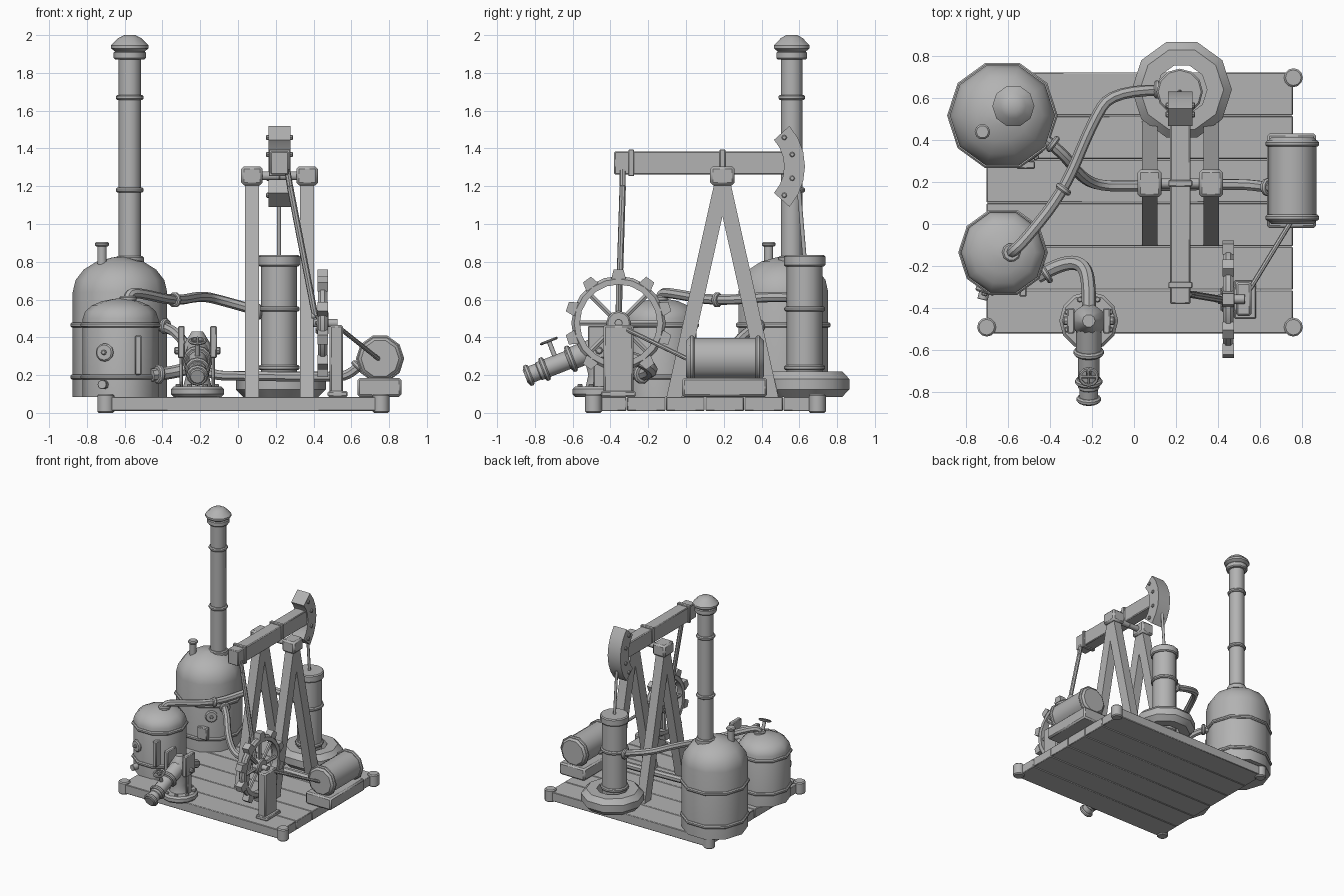
import bpy, bmesh
from math import cos, sin, tau, radians
from mathutils import Vector, Matrix

if "Cube" in bpy.data.objects:
    bpy.data.objects.remove(bpy.data.objects["Cube"])

grey = bpy.data.materials.new("plain grey")
grey.use_nodes = True
grey.diffuse_color = (.45, .45, .45, 1)
grey.node_tree.nodes["Principled BSDF"].inputs["Base Color"].default_value = grey.diffuse_color
parts = []
LEFT, BACK, UP = Vector((1, 0, 0)), Vector((0, 1, 0)), Vector((0, 0, 1))
DECK = .085


def finish(name, bm):
    bmesh.ops.recalc_face_normals(bm, faces=bm.faces)
    mesh = bpy.data.meshes.new(name)
    bm.to_mesh(mesh)
    bm.free()
    mesh.materials.append(grey)
    part = bpy.data.objects.new(name, mesh)
    bpy.context.collection.objects.link(part)
    parts.append(part)


def around(angle, first, second):
    return first * cos(angle) + second * sin(angle)


def lathe(name, profile, origin, axis=UP, sides=10, closed=False):
    """Spin (radius, height) pairs about an axis; closed joins the profile into a ring."""
    bm = bmesh.new()
    loops = [[bm.verts.new(around(tau * i / sides, LEFT, BACK) * radius + UP * height) for i in range(sides)]
             for radius, height in profile]
    for lower, upper in zip(loops, loops[1:] + loops[:1] if closed else loops[1:]):
        for i in range(sides):
            bm.faces.new((lower[i - 1], lower[i], upper[i], upper[i - 1]))
    if not closed:
        bm.faces.new(loops[0])
        bm.faces.new(loops[-1])
    turn = Matrix() if axis == UP else axis.to_track_quat('Z', 'Y').to_matrix().to_4x4()
    bm.transform(Matrix.Translation(origin) @ turn)
    finish(name, bm)


def drum(name, base, radius, height, axis=UP, sides=10, lip=.008):
    lathe(name, [(radius - lip, 0), (radius, lip), (radius, height - lip), (radius - lip, height)], base, axis, sides)


def ring(name, centre, inner, outer, width, axis=UP, sides=10):
    half, slope = width / 2, (outer - inner) / 3
    lathe(name, [(inner, -half), (outer - slope, -half), (outer, slope - half), (outer, half - slope),
                 (outer - slope, half), (inner, half)], centre, axis, sides, closed=True)


def band(name, centre, radius, axis=UP, sides=10):
    ring(name, centre, radius - .01, radius + .013, .028, axis, sides)


def rod(name, start, end, radius, sides=10):
    start, end = Vector(start), Vector(end)
    drum(name, start, radius, (end - start).length, end - start, sides, lip=radius / 10)


def vessel(name, spot, radius, wall, dome):
    """Straight wall closed by an elliptical dome, with two hoops."""
    steps = [radians(angle) for angle in range(0, 90, 20)]
    profile = [(radius, DECK)] + [(radius * cos(a), wall + (dome - wall) * sin(a)) for a in steps]
    lathe(name, profile + [(radius / 10, dome)], spot)
    for height in (.19, .465):
        band(name + "_hoop", spot + UP * height, radius)


def block(name, low, high, bevel=.006):
    low, high = Vector(low), Vector(high)
    bm = bmesh.new()
    bmesh.ops.create_cube(bm, size=1)
    bm.transform(Matrix.Translation((low + high) / 2) @ Matrix.Diagonal((*(high - low), 1)))
    bmesh.ops.bevel(bm, geom=bm.edges[:], offset=bevel, segments=1, affect='EDGES')
    finish(name, bm)


def prism(name, outline, centre_x, width):
    """Extrude a (y, z) outline along x."""
    bm = bmesh.new()
    face = bm.faces.new([bm.verts.new((centre_x - width / 2, y, z)) for y, z in outline])
    made = bmesh.ops.extrude_face_region(bm, geom=[face])["geom"]
    bmesh.ops.translate(bm, vec=LEFT * width, verts=[v for v in made if isinstance(v, bmesh.types.BMVert)])
    finish(name, bm)


def pipe(name, points, radius):
    curve = bpy.data.curves.new(name, 'CURVE')
    curve.dimensions = '3D'
    curve.bevel_depth, curve.bevel_resolution, curve.use_fill_caps = radius, 2, True
    spline = curve.splines.new('NURBS')
    spline.points.add(len(points) - 1)
    for point, place in zip(spline.points, points):
        point.co = (*place, 1)
    spline.order_u, spline.use_endpoint_u, spline.resolution_u = 3, True, 5
    path = bpy.data.objects.new(name + "_path", curve)
    bm = bmesh.new()
    bm.from_mesh(path.to_mesh())
    path.to_mesh_clear()
    bpy.data.objects.remove(path)
    finish(name, bm)


def bolt(place, axis, radius=.014):
    drum("bolt", place - axis * radius / 2, radius, radius * 1.4, axis, sides=8, lip=radius / 3)


def dial(name, place, axis):
    axis = axis.normalized()
    drum(name, place - axis * .02, .048, .035, axis, sides=12)
    bolt(place + axis * .015, axis)


# Deck of planks with corner posts
back_edge, plank_width, planks = .72, .207, 6
for i in range(planks):
    edge = back_edge - i * plank_width
    block("plank", (-.7, edge - plank_width + .003, .01), (.755, edge, DECK), bevel=.004)
for x in (-.7, .757):
    for y in (-.49, .695):
        drum("corner_post", (x, y, 0), .045, .1, sides=12)

# Large boiler with chimney and vent
boiler = Vector((-.625, .515, 0))
vessel("large_boiler", boiler, .25, .64, .825)
chimney, flue = Vector((-.573, .56, 0)), .06
drum("chimney_collar", chimney + UP * .77, flue + .015, .06)
drum("chimney", chimney + UP * .8, flue, 1.1)
for height in (1.18, 1.67):
    band("chimney_band", chimney + UP * height, flue)
drum("chimney_neck", chimney + UP * 1.87, flue + .025, .045)
lathe("chimney_cap", [(flue, 0), (.1, .03), (.1, .045), (flue, .085), (flue / 2, .1)], chimney + UP * 1.9)
vent = Vector((-.72, .438, .75))
drum("boiler_vent", vent, .025, .15)
drum("boiler_vent_cap", vent + UP * .13, .037, .026)

# Small tank with dials and plates on both vessels
tank = Vector((-.622, -.135, 0))
vessel("small_tank", tank, .2, .5, .605)
dial("tank_dial", Vector((-.705, -.315, .32)), -BACK - LEFT * .3)
dial("boiler_dial", Vector((-.475, .33, .38)), LEFT * .6 - BACK * .8)
block("tank_sight_plate", (-.545, -.345, .2), (-.51, -.26, .41))
block("boiler_plate", (-.56, .262, .2), (-.47, .3, .3))
rod("tank_tap", (-.7, -.28, .15), (-.72, -.36, .15), .025)

# Pump cylinder on its ring base
pump, bore = Vector((.217, .628, 0)), .095
drum("pump_cylinder", pump + UP * DECK, bore, .7, sides=12)
drum("pump_head", pump + UP * .775, bore + .015, .06, sides=12)
for height in (.24, .55):
    band("pump_band", pump + UP * height, bore, sides=12)
ring("pump_base_ring", pump + UP * .152 + (LEFT + BACK) / 100, .12, .238, .135)
rod("pump_rod", pump + UP * .82, pump + UP * 1.18 - BACK * .03, .011)

# Steam and exhaust pipes with flanges
steam_start = tank + LEFT * .04 + UP * .59
pipe("steam_pipe", [steam_start, steam_start + UP * .045, (-.52, -.08, .635), (-.33, .16, .59),
                    (-.2, .48, .62), (-.1, .64, .6), (.14, .635, .53)], .027)
drum("steam_outlet", steam_start, .045, .03)
band("steam_pipe_collar", Vector((-.335, .165, .598)), .027, LEFT * .6 + BACK * .8)
band("pump_inlet_flange", Vector((.11, .638, .535)), .03, LEFT)
pipe("exhaust_pipe", [(-.42, .4, .46), (-.34, .34, .45), (-.25, .22, .32), (-.16, .18, .2),
                      (0, .18, .195), (.5, .19, .19), (.6, .18, .2), (.67, .17, .28)], .027)
band("boiler_flange", Vector((-.385, .38, .458)), .03, LEFT * .8 - BACK * .6)
band("condenser_flange", Vector((.635, .175, .245)), .03, LEFT + UP)

# Valve stand with bolted base, column and brackets
valve = Vector((-.215, -.46, 0))
drum("valve_base", valve + UP * DECK, .14, .055, sides=12, lip=.014)
for i in range(8):
    bolt(valve + around(tau * (i + .5) / 8, LEFT, BACK) * .11 + UP * .14, UP)
lathe("valve_column", [(.075, .14), (.06, .2), (.08, .28), (.08, .35), (.03, .43)], valve)
for side in (-LEFT, LEFT):
    arm = valve + side * .085
    half = LEFT * .018 + BACK * .06
    block("valve_bracket", arm - half + UP * .29, arm + half + UP * .46)
    block("valve_bracket_foot", arm - half / 2 + UP * .12, arm + half / 2 + UP * .3)
    bolt(arm + side * .02 + UP * .33, side, radius=.02)

# Angled nozzle with its handwheel
outward, upward = Vector((0, -.92, -.36)).normalized(), Vector((0, -.36, .92)).normalized()
root = valve + UP * .345
for start, length, radius in ((0, .18, .06), (.15, .2, .05), (.18, .24, .045)):
    drum("nozzle_tube", root + outward * start, radius, length, outward, sides=12)
for reach, radius in ((.16, .06), (.31, .052), (.4, .045)):
    band("nozzle_collar", root + outward * reach, radius, outward, sides=12)
stem = root + outward * .235
wheel = stem + upward * .13
rod("valve_stem", stem, wheel, .013)
ring("valve_handwheel", wheel, .035, .05, .014, upward, sides=12)
for along in (LEFT, outward):
    rod("handwheel_spoke", wheel - along * .04, wheel + along * .04, .007, sides=6)
pipe("feed_pipe", [(-.46, -.25, .2), (-.36, -.19, .21), (-.25, -.18, .24), (-.21, -.27, .29), root], .034)
band("feed_flange", Vector((-.42, -.235, .205)), .038, LEFT * .8 + BACK * .5)

# A-frames with caps and pivot
pivot = Vector((.22, .193, 1.255))
spread, half = .255, .041
for side in (-LEFT, LEFT):
    top = pivot + side * .146
    for foot in (top.y - spread, top.y + spread):
        prism("frame_leg", [(foot - half, DECK), (foot + half, DECK), (top.y + half, top.z - .03),
                            (top.y - half, top.z - .03)], top.x, .074)
    size = Vector((.057, .065, .05))
    block("frame_cap", top - size, top + size, bevel=.014)
    rod("pivot_axle", pivot, top, .024)

# Walking beam with straps and curved head
block("walking_beam", (pivot.x - .048, -.38, 1.262), (pivot.x + .048, .6, 1.385))
for y in (-.29, pivot.y):
    block("beam_strap", (pivot.x - .057, y - .015, 1.253), (pivot.x + .057, y + .015, 1.395), bevel=.004)
hinge = Vector((pivot.x, .31, 1.305))
sweep = [radians(angle) for angle in range(-42, 43, 14)]
outer = [hinge + around(a, BACK * .32, UP * .32) for a in sweep]
inner = [hinge + around(a, BACK * .21, UP * .21) for a in reversed(sweep)]
prism("beam_head", [(p.y, p.z) for p in outer + inner], hinge.x, .116)
for angle in (-36, -14, 14, 36):
    for side in (-LEFT, LEFT):
        bolt(hinge + around(radians(angle), BACK, UP) * .26 + side * .058, side)

# Flywheel with teeth, spokes and hub
hub, rim = Vector((.448, -.357, .475)), .25
ring("flywheel_rim", hub, rim - .045, rim, .05, LEFT, sides=20)
teeth, spokes = 10, 8
for i in range(teeth):
    turn = tau * (i + .5) / teeth
    out, along = around(turn, BACK, UP), around(turn, UP, -BACK)
    root_mid, tip_mid = hub + out * (rim - .015), hub + out * (rim + .035)
    corners = [root_mid - along * .038, root_mid + along * .038, tip_mid + along * .026, tip_mid - along * .026]
    prism("flywheel_tooth", [(p.y, p.z) for p in corners], hub.x, .056)
for i in range(spokes):
    out = around(tau * i / spokes, BACK, UP)
    rod("flywheel_spoke", hub, hub + out * (rim - .035), .015, sides=6)
    bolt(hub + out * .045 - LEFT * .03, -LEFT, radius=.009)
drum("flywheel_hub", hub - LEFT * .03, .065, .06, LEFT, sides=12)
rod("flywheel_axle", hub - LEFT * .05, hub + LEFT * .08, .022)

# Connecting rod between beam and crank
crank, beam_end = hub + UP * .04 - LEFT * .04, Vector((.275, -.335, 1.2))
rod("crank_pin", crank - LEFT * .02, crank + LEFT * .04, .016)
rod("connecting_rod", beam_end, crank, .017, sides=8)
rod("beam_pin", beam_end, beam_end + UP * .09 - LEFT * .015, .016, sides=8)

# Flywheel post and side lever
block("flywheel_post", (.485, -.437, DECK), (.557, -.278, .465), bevel=.01)
block("flywheel_post_foot", (.475, -.45, DECK), (.58, -.268, .115))
rod("side_lever", (.55, -.31, .44), (.745, .01, .285), .012, sides=8)

# Condenser on its plinth
block("condenser_plinth", (.632, -.02, DECK), (.865, .43, .185), bevel=.012)
condenser, length = Vector((.752, 0, .287)), .412
drum("condenser", condenser, .115, length, BACK, lip=.015)
for y in (.03, length - .03):
    band("condenser_band", condenser + BACK * y, .115, BACK)

# Smooth shading that keeps hard edges
bpy.ops.object.select_all(action='DESELECT')
for part in parts:
    part.select_set(True)
bpy.context.view_layer.objects.active = parts[0]
bpy.ops.object.shade_smooth_by_angle(angle=radians(40))
